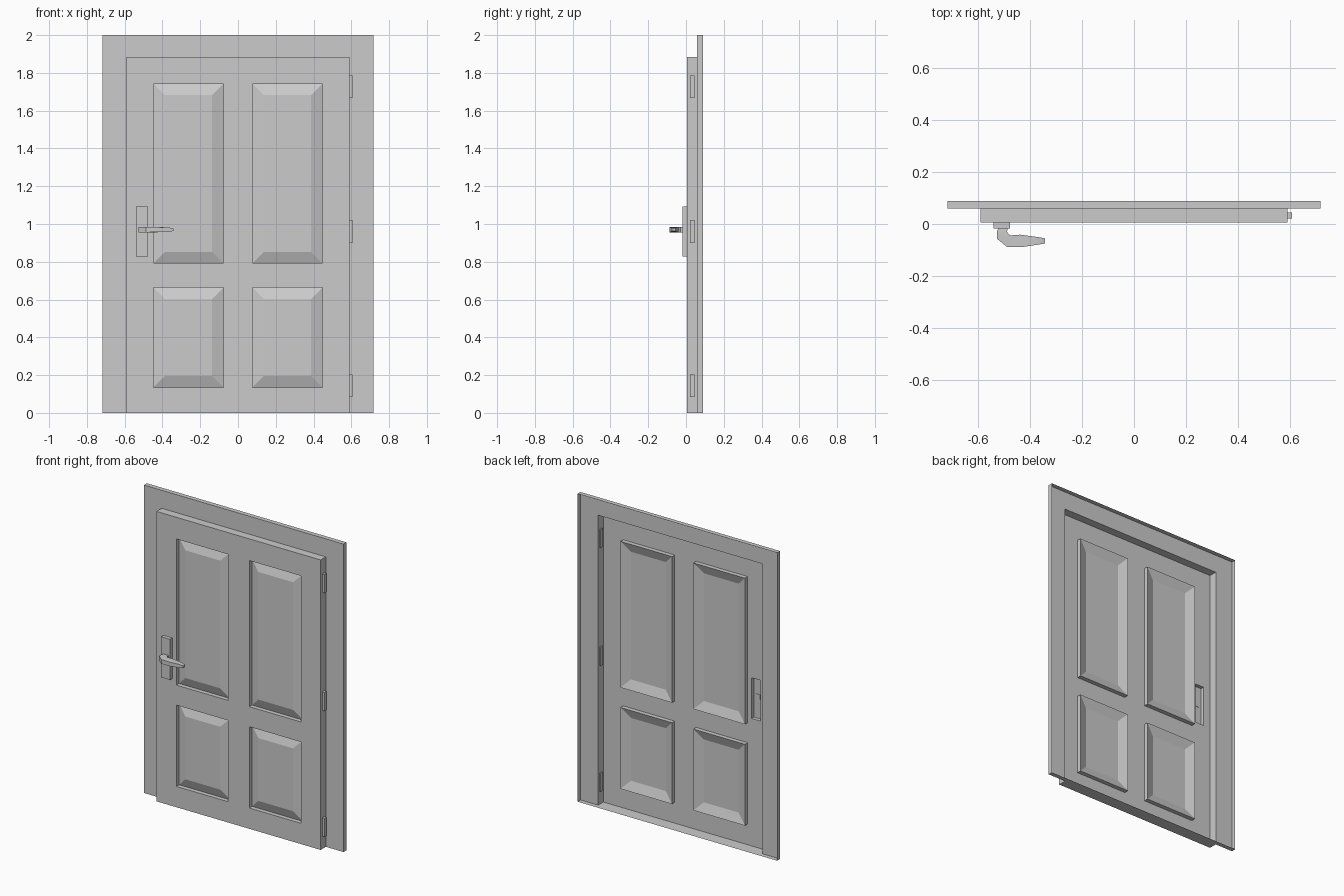
import bpy, bmesh

if "Cube" in bpy.data.objects:
    bpy.data.objects.remove(bpy.data.objects["Cube"])

FRONT, MID, BACK = 0.006, 0.059, 0.089      # y of leaf face, frame face, open rear rim
PANELS = [(sx, z) for sx in (-1, 1) for z in ((0.135, 0.663), (0.793, 1.742))]
PLATE = (-0.54, -0.476, 0.828, 1.092)


def finish(name, bm):
    bmesh.ops.remove_doubles(bm, verts=bm.verts, dist=1e-5)
    me = bpy.data.meshes.new(name)
    bm.to_mesh(me)
    bm.free()
    ob = bpy.data.objects.new(name, me)
    bpy.context.collection.objects.link(ob)
    return ob


def rings(bm, rects, cap=False):
    """Bridge successive rectangles (x0, x1, z0, z1, y)."""
    loops = []
    for x0, x1, z0, z1, y in rects:
        loops.append([bm.verts.new((x, y, z)) for x, z in
                      ((x0, z0), (x1, z0), (x1, z1), (x0, z1))])
    for a, b in zip(loops, loops[1:]):
        for i in range(4):
            j = (i + 1) % 4
            bm.faces.new((a[i], a[j], b[j], b[i]))
    if cap:
        bm.faces.new(loops[-1])


def sheet(bm, xs, zs, y, holes):
    """Flat sheet of cells, leaving out the rectangular holes."""
    for x0, x1 in zip(xs, xs[1:]):
        for z0, z1 in zip(zs, zs[1:]):
            cx, cz = (x0 + x1) / 2, (z0 + z1) / 2
            if any(h[0] < cx < h[1] and h[2] < cz < h[3] for h in holes):
                continue
            bm.faces.new([bm.verts.new((x, y, z)) for x, z in
                          ((x0, z0), (x1, z0), (x1, z1), (x0, z1))])


def box(name, x0, x1, y0, y1, z0, z1):
    bm = bmesh.new()
    bmesh.ops.create_cube(bm, size=1)
    for v in bm.verts:
        v.co = ((x0 + x1) / 2 + v.co.x * (x1 - x0),
                (y0 + y1) / 2 + v.co.y * (y1 - y0),
                (z0 + z1) / 2 + v.co.z * (z1 - z0))
    return finish(name, bm)


# frame: flat surround with a rim, open at the rear
leaf = (-0.59, 0.59, 0.0, 1.883)
outer = (-0.717, 0.717, 0.0, 2.0)
bm = bmesh.new()
rings(bm, [outer + (BACK,), outer + (MID,)])
sheet(bm, [-0.717, -0.59, 0.59, 0.717], [0, 1.883, 2.0], MID, [leaf])
finish("door_frame", bm)

# leaf: pressed sheet standing proud of the frame
holes = [(min(s * 0.077, s * 0.447), max(s * 0.077, s * 0.447)) + z for s, z in PANELS]
bm = bmesh.new()
rings(bm, [leaf + (MID,), leaf + (FRONT,)])
cuts = holes + [PLATE, leaf]
sheet(bm, sorted({c for h in cuts for c in h[:2]}),
      sorted({c for h in cuts for c in h[2:]}), FRONT, holes + [PLATE])
# recessed panels with a raised bevelled field
for h in holes:
    x0, x1, z0, z1 = h
    b = 0.06
    rings(bm, [h + (FRONT,), h + (FRONT + 0.028,),
               (x0 + b, x1 - b, z0 + b, z1 - b, FRONT + 0.006)], cap=True)
finish("door_leaf", bm)

# handle plate, hollow from behind
bm = bmesh.new()
rings(bm, [PLATE + (FRONT,), PLATE + (-0.018,)], cap=True)
finish("handle_plate", bm)

# hinges
for i, z in enumerate((0.143, 0.96, 1.726)):
    box(f"hinge_{i + 1}", 0.582, 0.606, 0.022, 0.044, z - 0.06, z + 0.06)

# lever handle: cross-sections (outer x, y, inner x, y, half height)
sections = [(-0.522, -0.016, -0.485, -0.016, 0.014),
            (-0.527, -0.033, -0.488, -0.030, 0.015),
            (-0.527, -0.056, -0.477, -0.044, 0.015),
            (-0.488, -0.088, -0.438, -0.041, 0.014),
            (-0.427, -0.088, -0.400, -0.046, 0.013),
            (-0.372, -0.080, -0.370, -0.050, 0.012),
            (-0.342, -0.075, -0.342, -0.055, 0.007)]
bm = bmesh.new()
zc = 0.97
loops = [[bm.verts.new(p) for p in ((ox, oy, zc - h), (ix, iy, zc - h),
                                    (ix, iy, zc + h), (ox, oy, zc + h))]
         for ox, oy, ix, iy, h in sections]
for a, b in zip(loops, loops[1:]):
    for i in range(4):
        j = (i + 1) % 4
        bm.faces.new((a[i], a[j], b[j], b[i]))
bm.faces.new(loops[0])
bm.faces.new(loops[-1])
bmesh.ops.recalc_face_normals(bm, faces=bm.faces)
finish("lever_handle", bm)
